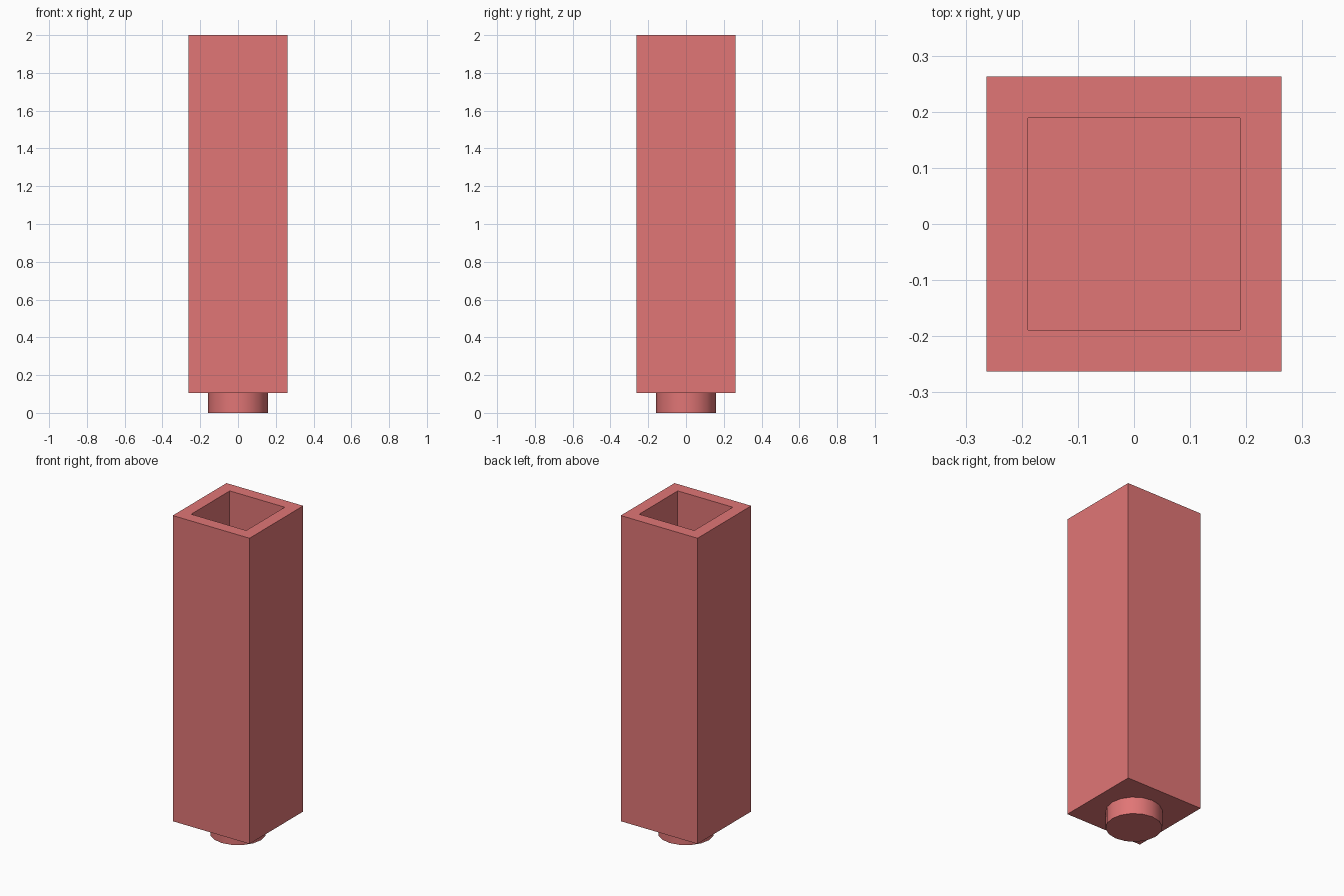
import bpy, bmesh, math
from mathutils import Matrix

if "Cube" in bpy.data.objects:
    bpy.data.objects.remove(bpy.data.objects["Cube"])

U = 2 / 38                      # base module of the part
mat = bpy.data.materials.new("red")
mat.diffuse_color = (0.75, 0.18, 0.18, 1)
mat.use_nodes = True
mat.node_tree.nodes["Principled BSDF"].inputs["Base Color"].default_value = mat.diffuse_color


def finish(name, bm):
    mesh = bpy.data.meshes.new(name)
    bm.to_mesh(mesh)
    bm.free()
    obj = bpy.data.objects.new(name, mesh)
    bpy.context.collection.objects.link(obj)
    mesh.materials.append(mat)
    return obj


# Square body, hollowed from the open top down to a thin floor
bm = bmesh.new()
bmesh.ops.create_cube(bm, size=1, matrix=Matrix.Translation((0, 0, 20 * U))
                      @ Matrix.Diagonal((10 * U, 10 * U, 36 * U, 1)))
top = max(bm.faces, key=lambda f: f.calc_center_median().z)
bmesh.ops.inset_region(bm, faces=[top], thickness=2 * U)
well = bmesh.ops.extrude_discrete_faces(bm, faces=[top])["faces"][0]
bmesh.ops.translate(bm, verts=well.verts, vec=(0, 0, -34 * U))
finish("hollow_body", bm)

# Round peg under the body
bm = bmesh.new()
bmesh.ops.create_cone(bm, cap_ends=True, segments=16, radius1=3 * U,
                      radius2=3 * U, depth=2 * U,
                      matrix=Matrix.Translation((0, 0, U)))
peg = finish("bottom_peg", bm)
bpy.context.view_layer.objects.active = peg
peg.select_set(True)
bpy.ops.object.shade_smooth_by_angle(angle=math.radians(40))
